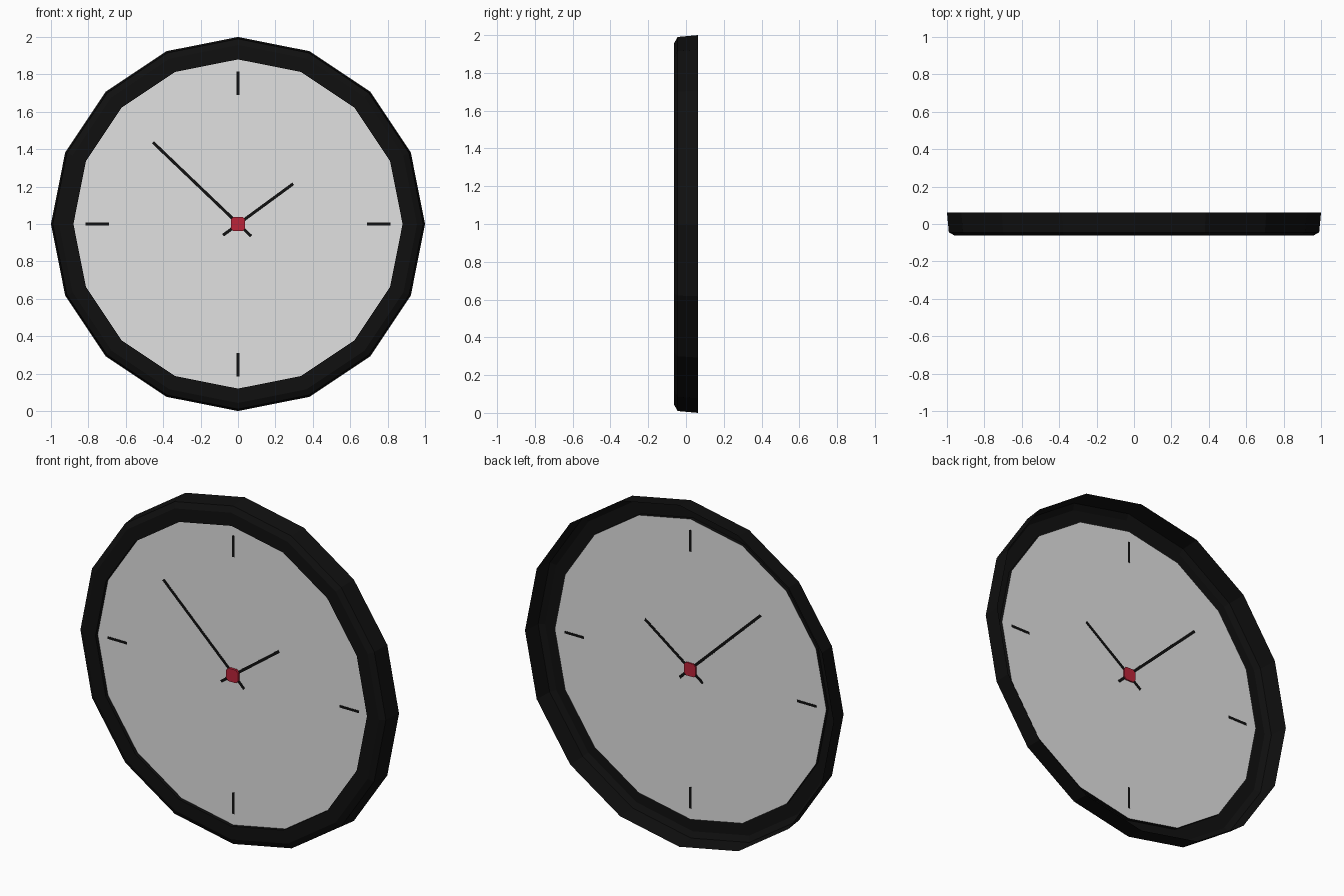
import bpy, bmesh, math
from mathutils import Matrix, Vector

if "Cube" in bpy.data.objects:
    bpy.data.objects.remove(bpy.data.objects["Cube"])

SIDES = 16
FACE_Y = -0.042


def material(name, rgb):
    m = bpy.data.materials.new(name)
    m.diffuse_color = (*rgb, 1)
    m.use_nodes = True
    m.node_tree.nodes["Principled BSDF"].inputs["Base Color"].default_value = m.diffuse_color
    return m


BLACK = material("black", (0.005, 0.005, 0.005))
GREY = material("light_grey", (0.75, 0.75, 0.75))
RED = material("red", (0.5, 0.018, 0.042))


def finish(name, bm, mat):
    me = bpy.data.meshes.new(name)
    bm.to_mesh(me)
    bm.free()
    me.materials.append(mat)
    ob = bpy.data.objects.new(name, me)
    bpy.context.collection.objects.link(ob)
    return ob


def ring(bm, r, y):
    return [bm.verts.new((r * math.cos(a), y, 1 + r * math.sin(a)))
            for a in (2 * math.pi * i / SIDES for i in range(SIDES))]


# Case: open-backed shell with a bevelled front rim
bm = bmesh.new()
profile = [(1.0, 0.0625), (0.99, -0.045), (0.957, -0.0625),
           (0.88, -0.0625), (0.88, FACE_Y)]
loops = [ring(bm, r, y) for r, y in profile]
for a, b in zip(loops, loops[1:]):
    for i in range(SIDES):
        j = (i + 1) % SIDES
        bm.faces.new((a[j], a[i], b[i], b[j]))
bmesh.ops.recalc_face_normals(bm, faces=bm.faces[:])
if sum(f.normal.y for f in bm.faces) > 0:
    bmesh.ops.reverse_faces(bm, faces=bm.faces[:])
finish("case_rim", bm, BLACK)

# Dial: a single flat sheet, seen from both sides
bm = bmesh.new()
bm.faces.new(ring(bm, 0.88, FACE_Y))
finish("dial", bm, GREY)


# Hands and marks: thin bars lying in the dial
def bar(name, p, q, width, depth=0.004):
    p, q = Vector(p), Vector(q)
    d, mid = q - p, (p + q) / 2
    bm = bmesh.new()
    bmesh.ops.create_cube(bm, size=1, matrix=(
        Matrix.Translation((mid.x, FACE_Y, mid.y))
        @ Matrix.Rotation(-math.atan2(d.y, d.x), 4, 'Y')
        @ Matrix.Diagonal((d.length, depth, width, 1))))
    finish(name, bm, BLACK)


bar("hour_hand", (-0.08, 0.94), (0.295, 1.215), 0.016)
bar("minute_hand", (0.07, 0.935), (-0.455, 1.437), 0.016)
for k in range(4):
    c, s = round(math.cos(k * math.pi / 2)), round(math.sin(k * math.pi / 2))
    bar(f"mark_{k}", (0.69 * c, 1 + 0.69 * s), (0.815 * c, 1 + 0.815 * s), 0.014)

# Centre pin passing through the dial, with clipped corners
bm = bmesh.new()
bmesh.ops.create_cube(bm, size=1, matrix=Matrix.Translation((0, FACE_Y - 0.003, 1))
                      @ Matrix.Diagonal((0.076, 0.022, 0.076, 1)))
corners = [e for e in bm.edges if abs(e.verts[0].co.y - e.verts[1].co.y) > 0.01]
bmesh.ops.bevel(bm, geom=corners, offset=0.014, segments=1, affect='EDGES')
finish("centre_pin", bm, RED)
